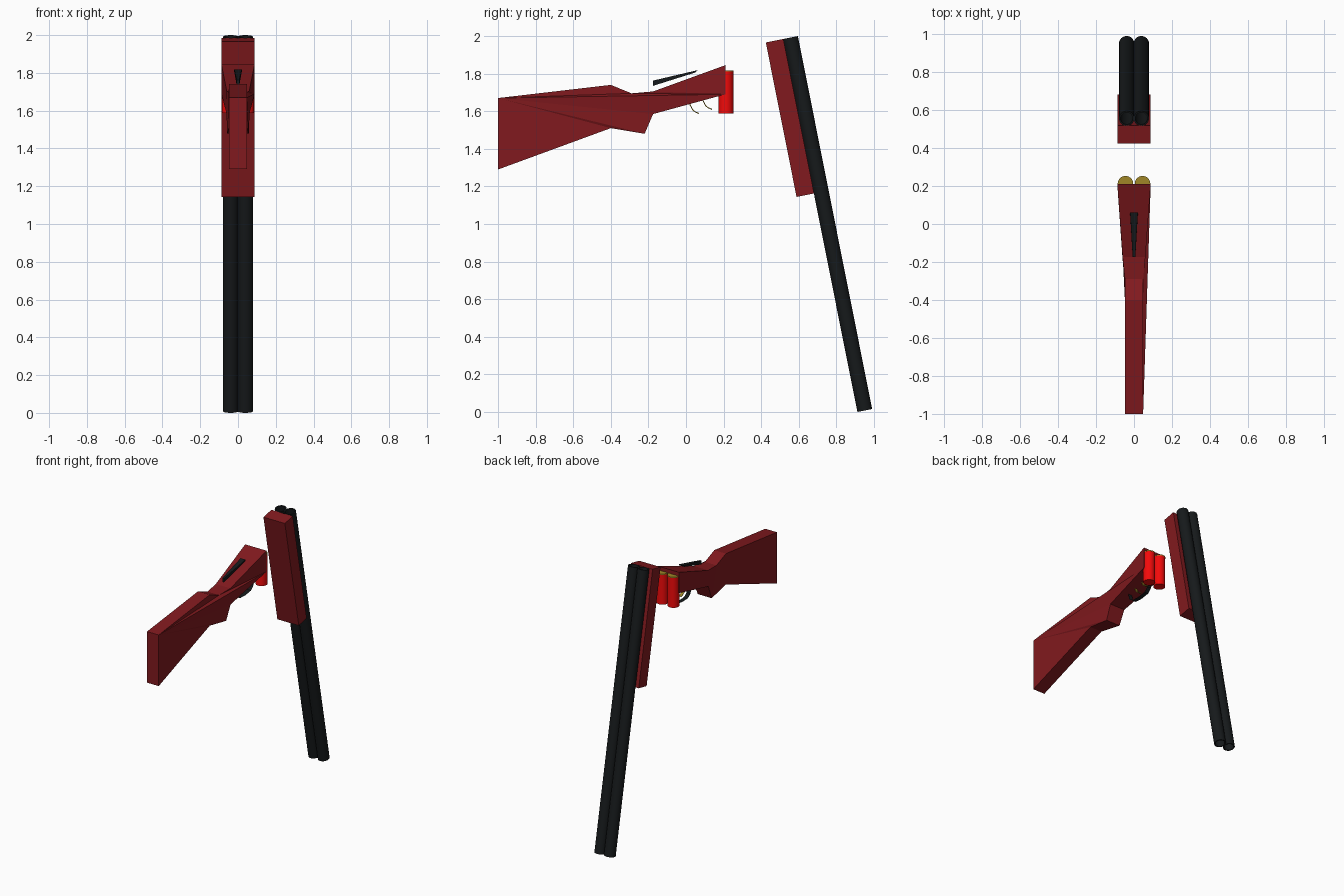
import bpy, bmesh, math
from mathutils import Vector

if "Cube" in bpy.data.objects:
    bpy.data.objects.remove(bpy.data.objects["Cube"])


def material(name, rgb):
    m = bpy.data.materials.new(name)
    m.diffuse_color = (*rgb, 1)
    m.use_nodes = True
    m.node_tree.nodes["Principled BSDF"].inputs["Base Color"].default_value = m.diffuse_color
    return m


WOOD = material("red_wood", (0.22, 0.01, 0.013))
STEEL = material("black_steel", (0.008, 0.01, 0.011))
RED = material("shell_red", (0.9, 0.003, 0.003))
BRASS = material("brass", (0.35, 0.24, 0.02))


def make(name, verts, faces, mat, recalc=True):
    me = bpy.data.meshes.new(name)
    me.from_pydata(verts, [], faces)
    if recalc:
        bm = bmesh.new()
        bm.from_mesh(me)
        bmesh.ops.recalc_face_normals(bm, faces=bm.faces)
        bm.to_mesh(me)
        bm.free()
    me.materials.append(mat)
    ob = bpy.data.objects.new(name, me)
    bpy.context.collection.objects.link(ob)
    return ob


def smooth(ob):
    bpy.ops.object.select_all(action='DESELECT')
    ob.select_set(True)
    bpy.context.view_layer.objects.active = ob
    bpy.ops.object.shade_smooth_by_angle(angle=math.radians(40))


def lathe(name, start, end, profile, mat, closed=False, n=32):
    """Sweep (radius, distance) points around the axis from start to end."""
    a = (Vector(end) - Vector(start)).normalized()
    u = Vector((1, 0, 0))
    w = a.cross(u)
    verts = []
    for r, d in profile:
        for i in range(n):
            t = 2 * math.pi * i / n
            verts.append(Vector(start) + a * d + (u * math.cos(t) + w * math.sin(t)) * r)
    k = len(profile)
    faces = []
    for j in range(k if closed else k - 1):
        p, q = j * n, (j + 1) % k * n
        faces += [(p + i, p + (i + 1) % n, q + (i + 1) % n, q + i) for i in range(n)]
    if not closed:
        faces += [tuple(range(n)), tuple(range((k - 1) * n, k * n))]
    ob = make(name, verts, faces, mat)
    smooth(ob)
    return ob


def strip(name, path, half, mat, thick=0):
    """Bent sheet-metal strip following (y, z) points."""
    verts = [(s * half, y, z) for y, z in path for s in (-1, 1)]
    faces = [(2 * i, 2 * i + 1, 2 * i + 3, 2 * i + 2) for i in range(len(path) - 1)]
    ob = make(name, verts, faces, mat)
    if thick:
        mod = ob.modifiers.new("thickness", 'SOLIDIFY')
        mod.thickness = thick
        mod.offset = 0
    return ob


# Stock: paired top and bottom edges as (y, z, half width)
top = [(-1, 1.67, .048), (-.4, 1.74, .048), (-.29, 1.695, .048), (-.175, 1.705, .06), (.21, 1.845, .088)]
low = [(-1, 1.29, .048), (-.4, 1.51, .048), (-.22, 1.48, .057), (-.175, 1.585, .061), (.21, 1.69, .088)]
verts = [(s * w, y, z) for s in (-1, 1) for edge in (top, low) for y, z, w in edge]
faces = [(0, 10, 15, 5), (4, 14, 19, 9)]
for i in range(4):
    faces += [(i, i + 1, i + 11, i + 10), (i + 5, i + 6, i + 16, i + 15), (i, i + 1, i + 6, i + 5)]
faces += [(10, 11, 12), (10, 12, 19), (12, 13, 19), (13, 14, 19),
          (10, 19, 18), (10, 18, 17), (10, 17, 16), (10, 16, 15)]
make("stock", verts, faces, WOOD)

# Opened barrels, tilted down
B0, B1 = Vector((0, .556, 1.992)), Vector((0, .951, .008))
axis = (B1 - B0).normalized()
L = (B1 - B0).length
for side, x in (("left", -.039), ("right", .039)):
    off = Vector((x, 0, 0))
    lathe(side + "_barrel", B0 + off, B1 + off,
          [(.04, 0), (.04, L), (.032, L), (.032, 0)], STEEL, closed=True)

# Fore-end block lying against the barrels
out = Vector((0, axis.z, -axis.y))
verts = [B0 + axis * d + out * h + Vector((x, 0, 0))
         for d in (0, .838) for h in (.039, .134) for x in (-.088, .088)]
make("fore_end", verts, [(0, 1, 3, 2), (4, 5, 7, 6), (0, 1, 5, 4),
                         (2, 3, 7, 6), (0, 2, 6, 4), (1, 3, 7, 5)], WOOD)

# Shells with brass heads
for side, x in (("left", -.045), ("right", .045)):
    lathe(side + "_shell", (x, .212, 1.588), (x, .212, 1.81),
          [(.04, 0), (.04, .222)], RED)
    lathe(side + "_shell_head", (x, .212, 1.81), (x, .212, 1.82),
          [(.041, 0), (.041, .007)], BRASS)

# Tapered top lever
lever = [(-.175, 1.735, .007), (-.175, 1.763, .007), (.06, 1.818, .02), (.05, 1.806, .02)]
verts = [(s * w, y, z) for s in (-1, 1) for y, z, w in lever]
make("top_lever", verts, [(0, 1, 2, 3), (4, 5, 6, 7)] +
     [(i, (i + 1) % 4, (i + 1) % 4 + 4, i + 4) for i in range(4)], STEEL)

# Triggers and the thin trigger guard
for name, y, z in (("rear_trigger", .016, 1.643), ("front_trigger", .085, 1.665)):
    strip(name, [(y - .005, z + .015), (y + .006, z - .01), (y + .02, z - .036),
                 (y + .034, z - .047), (y + .053, z - .055)], .01, BRASS, .005)
strip("trigger_guard", [(-.04, 1.62), (-.03, 1.575), (0, 1.553), (.06, 1.55),
                        (.13, 1.56), (.16, 1.59), (.17, 1.675)], .016, STEEL)
